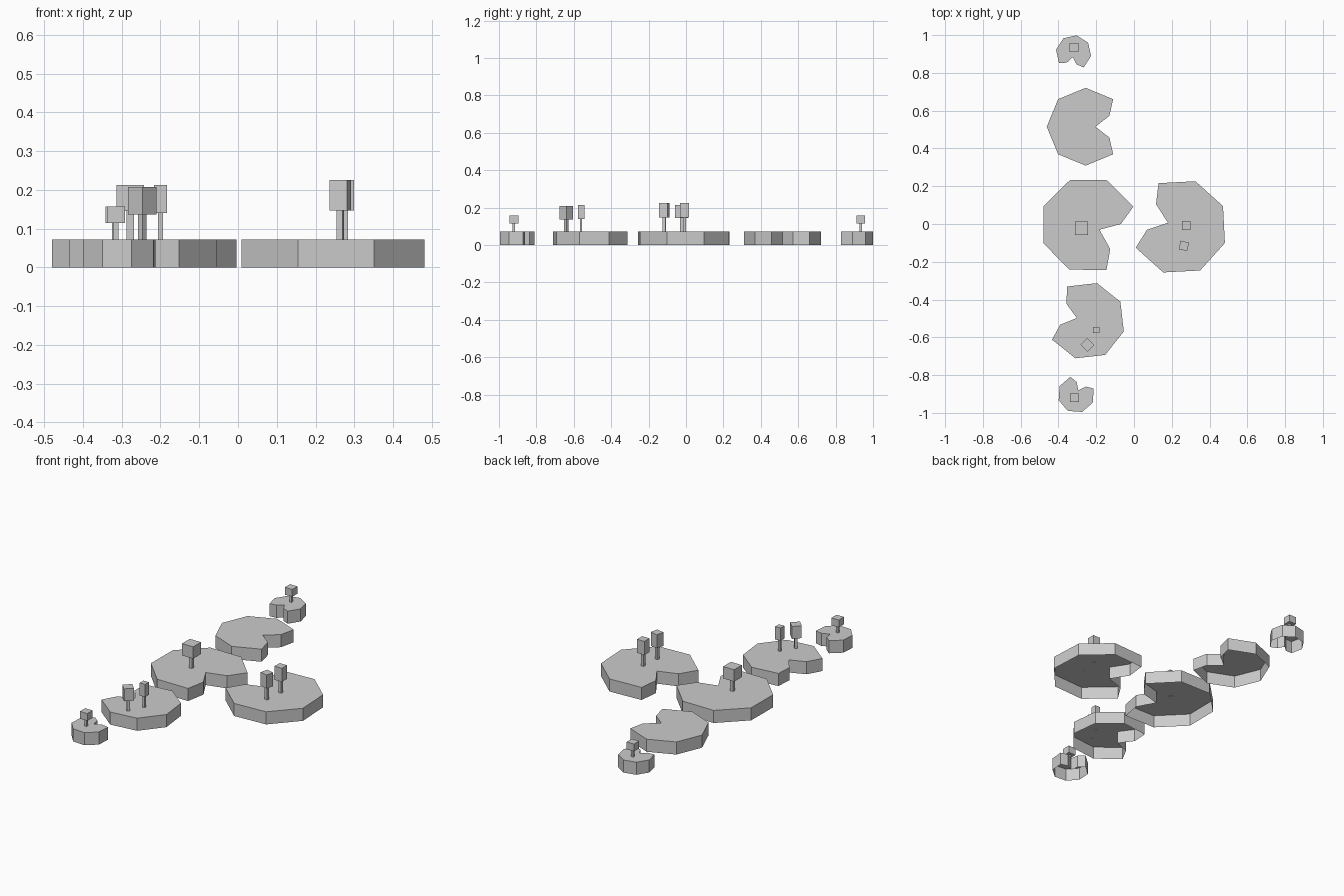
import bpy, bmesh
from math import radians, cos, sin
from mathutils import Matrix, Vector

if "Cube" in bpy.data.objects:
    bpy.data.objects.remove(bpy.data.objects["Cube"])

TOP = 0.072

# single material
grey = bpy.data.materials.new("light_grey")
grey.use_nodes = True
grey.diffuse_color = (0.6, 0.6, 0.6, 1)
grey.node_tree.nodes["Principled BSDF"].inputs["Base Color"].default_value = (0.6, 0.6, 0.6, 1)


def finish(bm, name):
    mesh = bpy.data.meshes.new(name)
    bm.to_mesh(mesh)
    bm.free()
    mesh.materials.append(grey)
    obj = bpy.data.objects.new(name, mesh)
    bpy.context.collection.objects.link(obj)
    return obj


def pad(name, x, y, radius, notch_angle):
    """Octagonal lily pad with one corner notched inward, open underneath."""
    outline = [(cos(radians(45 * i)), sin(radians(45 * i))) for i in range(1, 8)]
    outline += [(0.61, -0.28), (0.25, 0), (0.61, 0.28)]
    place = Matrix.Translation((x, y, TOP)) @ Matrix.Rotation(radians(notch_angle), 4, 'Z')
    bm = bmesh.new()
    top = [bm.verts.new(place @ Vector((u * radius, v * radius, 0))) for u, v in outline]
    bottom = [bm.verts.new((v.co.x, v.co.y, 0)) for v in top]
    bm.faces.new(top)
    for i in range(len(top)):
        j = (i + 1) % len(top)
        bm.faces.new((top[i], bottom[i], bottom[j], top[j]))
    finish(bm, name)


def box(name, x, y, z0, z1, width, turn):
    bm = bmesh.new()
    place = (Matrix.Translation((x, y, (z0 + z1) / 2)) @ Matrix.Rotation(radians(turn), 4, 'Z')
             @ Matrix.Diagonal((width, width, z1 - z0, 1)))
    bmesh.ops.create_cube(bm, size=1, matrix=place)
    finish(bm, name)


def tree(name, x, y, width, z0, z1, trunk, turn=0):
    box(name + "_trunk", x, y, TOP - 0.001, z0 + 0.002, trunk, turn)
    box(name + "_crown", x, y, z0, z1, width, turn)


# pads
pad("back_small_pad", -0.32, 0.906, 0.094, -100)
pad("back_pad", -0.256, 0.515, 0.206, 0)
pad("middle_pad", -0.242, -0.005, 0.257, -23)
pad("left_pad", 0.24, -0.015, 0.256, 160.5)
pad("front_pad", -0.253, -0.512, 0.207, 164)
pad("front_small_pad", -0.306, -0.902, 0.098, 63.5)

# trees
tree("back_small_tree", -0.318, 0.934, 0.047, 0.115, 0.157, 0.014)
tree("middle_tree", -0.278, -0.023, 0.07, 0.145, 0.213, 0.02)
tree("left_back_tree", 0.276, -0.008, 0.046, 0.147, 0.225, 0.016)
tree("left_front_tree", 0.264, -0.116, 0.046, 0.147, 0.225, 0.016, -13)
tree("front_turned_tree", -0.247, -0.64, 0.052, 0.137, 0.208, 0.016, 45)
tree("front_narrow_tree", -0.2, -0.561, 0.034, 0.14, 0.213, 0.012)
tree("front_small_tree", -0.315, -0.92, 0.047, 0.115, 0.157, 0.014)
